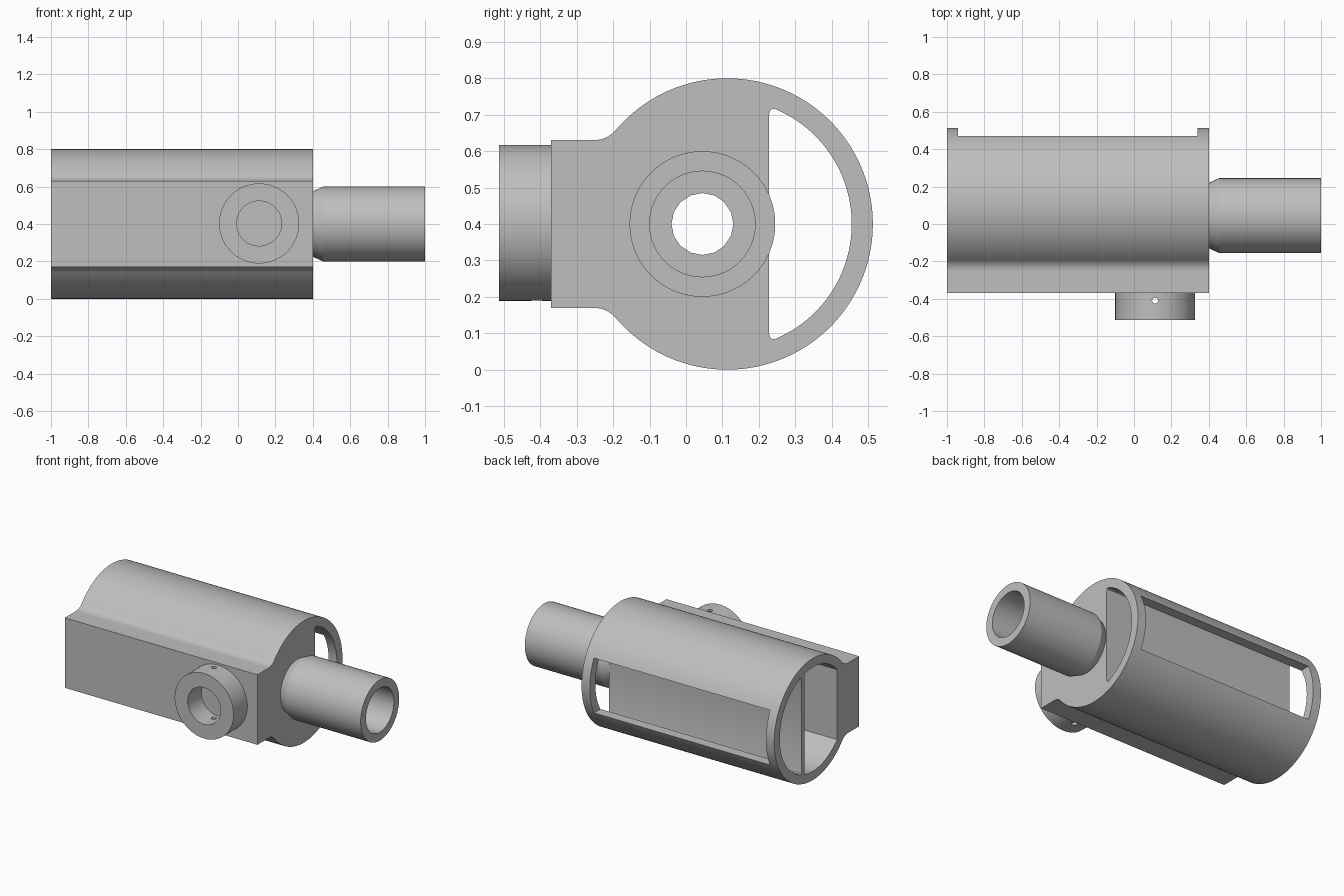
import bpy, bmesh
from math import sin, cos, pi, sqrt, asin, radians
from mathutils import Vector

cube = bpy.data.objects.get("Cube")
if cube:
    bpy.data.objects.remove(cube, do_unlink=True)

GREY = (0.52, 0.52, 0.52, 1)
grey = bpy.data.materials.new("plain grey")
grey.use_nodes = True
grey.diffuse_color = GREY
grey.node_tree.nodes["Principled BSDF"].inputs["Base Color"].default_value = GREY

CY, CZ, R, R_IN = 0.113, 0.4, 0.4, 0.342   # main barrel centre and radii
X0, X1 = -1.0, 0.4                         # barrel ends
PY = 0.045                                 # pipe axis


def finish(name, bm):
    bmesh.ops.recalc_face_normals(bm, faces=bm.faces[:])
    mesh = bpy.data.meshes.new(name)
    bm.to_mesh(mesh)
    bm.free()
    mesh.materials.append(grey)
    obj = bpy.data.objects.new(name, mesh)
    bpy.context.collection.objects.link(obj)
    return obj


def prism(name, outline, x0, x1):
    """Extrude a (y, z) outline along x."""
    bm = bmesh.new()
    face = bm.faces.new([bm.verts.new((x0, y, z)) for y, z in outline])
    ext = bmesh.ops.extrude_face_region(bm, geom=[face])
    verts = [g for g in ext["geom"] if isinstance(g, bmesh.types.BMVert)]
    bmesh.ops.translate(bm, verts=verts, vec=(x1 - x0, 0, 0))
    return finish(name, bm)


def lathe(name, profile, place, n=72):
    """Revolve a closed (along, radius) profile; place maps (along, u, v) to a point."""
    bm = bmesh.new()
    rings = [[bm.verts.new(place(a, r * cos(2 * pi * i / n), r * sin(2 * pi * i / n)))
              for a, r in profile] for i in range(n)]
    m = len(profile)
    for i in range(n):
        p, q = rings[i], rings[(i + 1) % n]
        for j in range(m):
            k = (j + 1) % m
            bm.faces.new((p[j], p[k], q[k], q[j]))
    return finish(name, bm)


def arc(cy, cz, r, a0, a1, n):
    return [(cy + r * cos(a0 + (a1 - a0) * i / n), cz + r * sin(a0 + (a1 - a0) * i / n))
            for i in range(n + 1)]


def mirrored(upper):
    """Complete an upper half outline with its reflection about the axis height."""
    return upper + [(y, 2 * CZ - z) for y, z in reversed(upper) if abs(z - CZ) > 1e-5]


def cut(obj, cutter):
    mod = obj.modifiers.new("cut", 'BOOLEAN')
    mod.operation, mod.solver, mod.object = 'DIFFERENCE', 'EXACT', cutter
    bpy.context.view_layer.objects.active = obj
    bpy.ops.object.modifier_apply(modifier=mod.name)
    bpy.data.objects.remove(cutter, do_unlink=True)


def smooth(obj):
    bpy.ops.object.select_all(action='DESELECT')
    obj.select_set(True)
    bpy.context.view_layer.objects.active = obj
    bpy.ops.object.shade_smooth_by_angle(angle=radians(20))


# Barrel with a square front block, blended by a fillet
half, fillet = 0.23, 0.08
fy = CY - sqrt((R + fillet) ** 2 - (half + fillet) ** 2)
tangent = asin((half + fillet) / (R + fillet))
upper = arc(CY, CZ, R, 0, pi - tangent, 48)
upper += arc(fy, CZ + half + fillet, fillet, -tangent, -pi / 2, 8)[1:]
upper.append((-0.37, CZ + half))
body = prism("barrel_body", mirrored(upper), X0, X1)

# D-shaped slot running the whole length behind the divider
top = sqrt(R_IN ** 2 - (0.245 - CY) ** 2)
slot = arc(CY, CZ, R_IN, 0, asin(top / R_IN), 24)
slot += [(0.238, CZ + top + 0.001), (0.231, CZ + top - 0.004), (0.228, CZ + top - 0.014)]
cut(body, prism("slot_cutter", mirrored(slot), X0 - 0.1, X1 + 0.1))

# Open chamber in front of the divider
a0 = asin(sqrt(R_IN ** 2 - (0.2 - CY) ** 2) / R_IN)
a1 = pi - asin(sqrt(R_IN ** 2 - (-0.14 - CY) ** 2) / R_IN)
cut(body, prism("chamber_cutter", mirrored(arc(CY, CZ, R_IN, a0, a1, 28)), X0 - 0.1, -0.18))

# Rear window between the two end rings
window = mirrored([(0.3, CZ + 0.18), (0.6, CZ + 0.18)])
cut(body, prism("window_cutter", window, X0 + 0.06, X1 - 0.06))

# Bore from the pipe into the chamber
cut(body, prism("bore_cutter", arc(PY, CZ, 0.085, 0, 2 * pi, 16)[:-1], -0.4, X1 + 0.1))
smooth(body)

# Side pipe with a chamfered root
pipe = lathe("pipe", [(X1, 0.145), (X1, 0.175), (X1 + 0.055, 0.2), (1, 0.2), (1, 0.145)],
             lambda a, u, v: Vector((a, PY + u, CZ + v)))
smooth(pipe)

# Front collar with a blind bore and two small screw holes
collar = lathe("collar", [(-0.37, 0.12), (-0.37, 0.214), (-0.513, 0.214), (-0.513, 0.12)],
               lambda a, u, v: Vector((0.113, a, 0.403)) + Vector((u, 0, v)))
for z in (0.24, 0.57):
    bm = bmesh.new()
    bmesh.ops.create_cone(bm, cap_ends=True, segments=16, radius1=0.016, radius2=0.016, depth=0.16)
    bmesh.ops.translate(bm, verts=bm.verts[:], vec=(0.113, -0.41, z))
    cut(collar, finish("screw_hole_cutter", bm))
smooth(collar)
